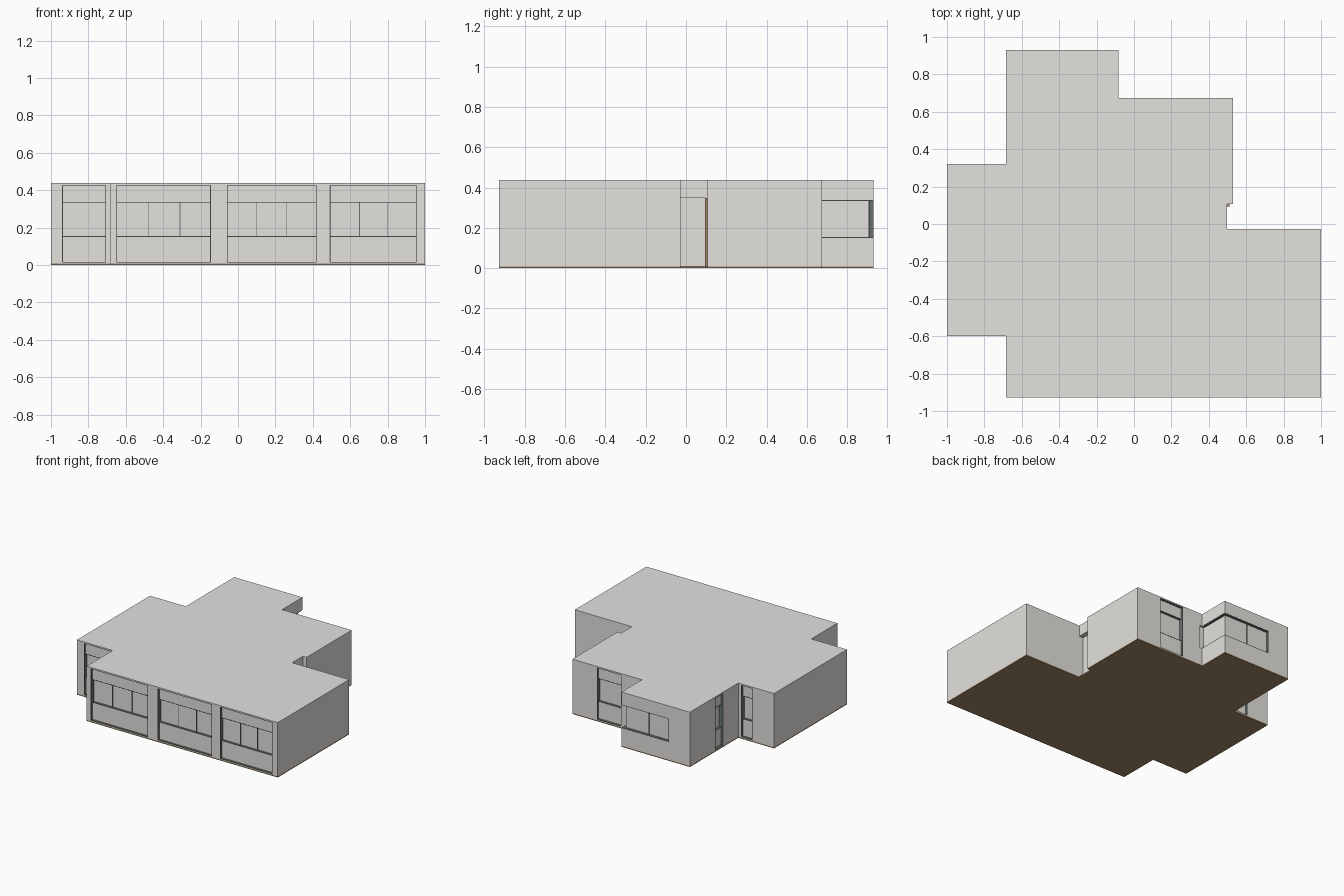
import bpy, bmesh

if "Cube" in bpy.data.objects:
    bpy.data.objects.remove(bpy.data.objects["Cube"])

def material(name, rgb):
    m = bpy.data.materials.new(name)
    m.diffuse_color = (*rgb, 1)
    m.use_nodes = True
    m.node_tree.nodes["Principled BSDF"].inputs["Base Color"].default_value = m.diffuse_color
    return m

GREY = material("pale grey", (0.775, 0.76, 0.735))
DARK = material("dark frame grey", (0.14, 0.165, 0.16))
BROWN = material("brown", (0.37, 0.235, 0.13))

FOOT = [(-0.685, 0.93), (-0.685, 0.32), (-1, 0.32), (-1, -0.60), (-0.685, -0.60),
        (-0.685, -0.928), (1, -0.928), (1, -0.028), (0.497, -0.028), (0.497, 0.107),
        (0.53, 0.107), (0.53, 0.674), (-0.083, 0.674), (-0.083, 0.93)]
TOP, FLOOR = 0.437, 0.009

def finish(name, bm, mat):
    bmesh.ops.recalc_face_normals(bm, faces=bm.faces)
    me = bpy.data.meshes.new(name)
    bm.to_mesh(me)
    bm.free()
    ob = bpy.data.objects.new(name, me)
    bpy.context.collection.objects.link(ob)
    me.materials.append(mat)
    return ob

def prism(name, points, z0, z1, mat):
    bm = bmesh.new()
    face = bm.faces.new([bm.verts.new((x, y, z0)) for x, y in points])
    top = bmesh.ops.extrude_face_region(bm, geom=[face])["geom"]
    bmesh.ops.translate(bm, vec=(0, 0, z1 - z0),
                        verts=[v for v in top if isinstance(v, bmesh.types.BMVert)])
    return finish(name, bm, mat)

def box(name, x, y, z, mat):
    x0, x1, y0, y1 = min(x), max(x), min(y), max(y)
    return prism(name, [(x0, y0), (x1, y0), (x1, y1), (x0, y1)], z[0], z[1], mat)

def wall_box(name, wall, span, z, near, far, mat):
    """Box on a wall; near and far are depths behind the wall surface."""
    axis, pos, out = wall
    depth = (pos - out * near, pos - out * far)
    return box(name, depth, span, z, mat) if axis == "x" else box(name, span, depth, z, mat)

def cut(cutter):
    mod = walls.modifiers.new(cutter.name, 'BOOLEAN')
    mod.operation, mod.solver, mod.object = 'DIFFERENCE', 'EXACT', cutter
    cutter.hide_render = True
    cutter.hide_set(True)

# Floor slab and solid building with a flat roof
prism("floor_slab", FOOT, 0, FLOOR, BROWN)
walls = prism("walls_and_roof", FOOT, FLOOR, TOP, GREY)

W0, W1, P0, P1 = 0.15, 0.337, 0.013, 0.428   # window and panel heights
D1, D2, T = 0.018, 0.036, 0.004              # panel depth, glass depth, lining

def lining(name, wall, span, z, near, far):
    """Thin dark frame lining the four reveals of a recess."""
    a, b = span
    for part, s, h in (("sill", span, (z[0], z[0] + T)), ("head", span, (z[1] - T, z[1])),
                       ("jamb_a", (a, a + T), z), ("jamb_b", (b - T, b), z)):
        wall_box(f"{name}_{part}", wall, s, h, near, far, DARK)

# Full-height recessed panels with deeper windows: wall, span, mullion positions
PANELS = [
    (("y", -0.60, -1), (-0.94, -0.705), []),
    (("y", -0.928, -1), (-0.65, -0.145), [-0.48, -0.31]),
    (("y", -0.928, -1), (-0.06, 0.42), [0.10, 0.26]),
    (("y", -0.928, -1), (0.49, 0.955), [0.65, 0.80]),
    (("y", 0.674, 1), (0.10, 0.315), []),
    (("x", -0.685, -1), (0.51, 0.61), []),
    (("y", 0.32, 1), (-0.81, -0.71), []),
]
for i, (wall, span, mullions) in enumerate(PANELS):
    cut(wall_box(f"panel_cutter_{i}", wall, span, (P0, P1), -0.02, D1, GREY))
    cut(wall_box(f"window_cutter_{i}", wall, span, (W0, W1), -0.02, D2, GREY))
    lining(f"panel_frame_{i}", wall, span, (P0, P1), 0.001, D1 + 0.001)
    lining(f"window_frame_{i}", wall, span, (W0, W1), D1 - 0.001, D2 + 0.001)
    for u in mullions:
        wall_box(f"mullion_{i}", wall, (u - 0.002, u + 0.002), (W0, W1), D2 - 0.006, D2 + 0.001, DARK)

# Window wrapping the rear corner, lined at sill, head and far ends
side, rear = ("x", -0.083, 1), ("y", 0.93, 1)
CD = 0.022
cut(wall_box("corner_cutter_side", side, (0.66, 0.95), (W0, W1), -0.02, CD, GREY))
cut(wall_box("corner_cutter_rear", rear, (-0.50, -0.06), (W0, W1), -0.02, CD, GREY))
for part, z in (("sill", (W0, W0 + T)), ("head", (W1 - T, W1))):
    wall_box("corner_side_" + part, side, (0.675, 0.929), z, 0.001, CD + 0.001, DARK)
    wall_box("corner_rear_" + part, rear, (-0.50, -0.105), z, 0.001, CD + 0.001, DARK)
wall_box("corner_end_jamb", rear, (-0.50, -0.496), (W0, W1), 0.001, CD + 0.001, DARK)
wall_box("corner_mullion", rear, (-0.312, -0.308), (W0, W1), CD - 0.005, CD + 0.001, DARK)

# Entrance recess with a brown door edge on its inner side
cut(box("entrance_cutter", (0.46, 0.515), (-0.027, 0.104), (FLOOR + 0.002, 0.347), GREY))
box("door_edge", (0.455, 0.51), (0.094, 0.106), (FLOOR, 0.347), BROWN)
